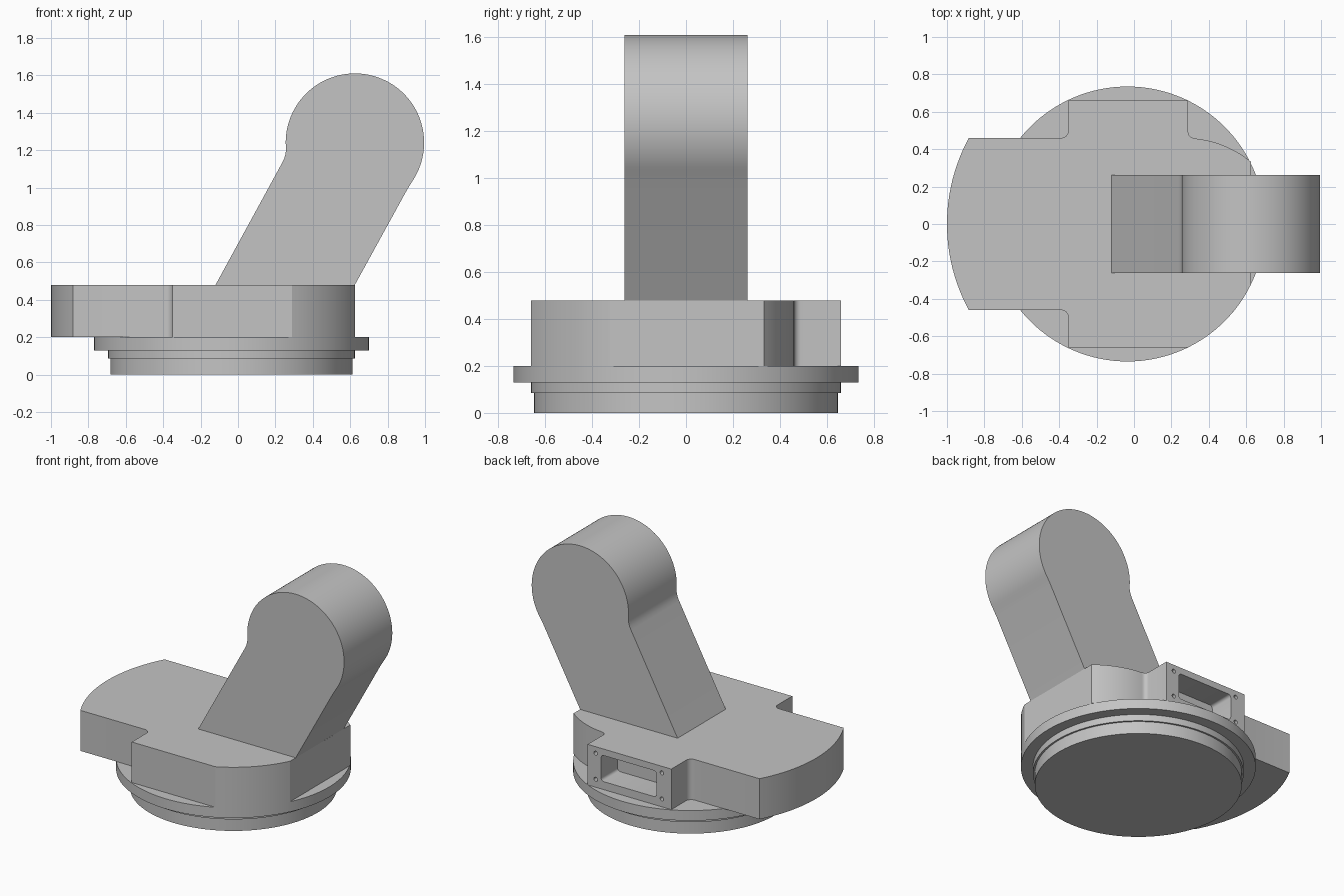
import bpy
import bmesh
import math
from mathutils import Vector

if "Cube" in bpy.data.objects:
    bpy.data.objects.remove(bpy.data.objects["Cube"], do_unlink=True)

grey = bpy.data.materials.new("plain grey")
grey.use_nodes = True
colour = (0.55, 0.55, 0.55, 1)
grey.diffuse_color = colour
grey.node_tree.nodes["Principled BSDF"].inputs["Base Color"].default_value = colour

AXIS_X = -0.035  # shared centre of the round base


def arc(cx, cy, radius, start, end, steps):
    """Points along an arc, angles in degrees."""
    angles = [math.radians(start + (end - start) * i / steps) for i in range(steps + 1)]
    return [(cx + radius * math.cos(a), cy + radius * math.sin(a)) for a in angles]


def upright(u, v, w):
    return Vector((u, v, w))


def sideways(u, v, w):
    return Vector((u, w, v))


def add_prism(bm, points, low, high, place):
    """Extrude a closed outline between two depths."""
    bottom = [bm.verts.new(place(u, v, low)) for u, v in points]
    top = [bm.verts.new(place(u, v, high)) for u, v in points]
    bm.faces.new(bottom)
    bm.faces.new(top)
    for i in range(len(points)):
        j = (i + 1) % len(points)
        bm.faces.new((bottom[i], bottom[j], top[j], top[i]))


def make_object(name, prisms):
    bm = bmesh.new()
    for prism in prisms:
        add_prism(bm, *prism)
    bmesh.ops.recalc_face_normals(bm, faces=bm.faces)
    mesh = bpy.data.meshes.new(name)
    bm.to_mesh(mesh)
    bm.free()
    mesh.materials.append(grey)
    obj = bpy.data.objects.new(name, mesh)
    bpy.context.collection.objects.link(obj)
    return obj


def select_only(obj):
    bpy.ops.object.select_all(action='DESELECT')
    obj.select_set(True)
    bpy.context.view_layer.objects.active = obj


def smooth(obj):
    select_only(obj)
    bpy.ops.object.shade_smooth_by_angle(angle=math.radians(25))


# Stepped round base
for name, radius, low, high in (("base_plug", 0.648, 0, 0.085),
                                ("base_step", 0.66, 0.085, 0.13),
                                ("base_flange", 0.735, 0.13, 0.2)):
    ring = arc(AXIS_X, 0, radius, 0, 360, 128)[:-1]
    smooth(make_object(name, [(ring, low, high, upright)]))

# Body plate with a wing, side blocks and a relieved back corner
outline = (arc(AXIS_X, 0, 0.965, 151.5, 208.5, 24)
           + arc(-0.39, -0.50, 0.04, 90, 0, 6)
           + [(-0.35, -0.66)]
           + arc(AXIS_X, 0, 0.735, -63.9, -26.1, 16)
           + arc(0.27, -0.1, 0.56, 50.6, 85, 14)
           + arc(0.32, 0.49, 0.03, 270, 180, 6)
           + [(0.29, 0.66), (-0.35, 0.66)]
           + arc(-0.39, 0.50, 0.04, 0, -90, 6))
body = make_object("body", [(outline, 0.2, 0.48, upright)])

# Rounded pocket and four screw holes in the back face
mid_x, mid_z, half_w, half_h, corner = -0.025, 0.345, 0.212, 0.09, 0.02
pocket = []
for i, (sx, sz) in enumerate(((1, 1), (-1, 1), (-1, -1), (1, -1))):
    pocket += arc(mid_x + sx * (half_w - corner), mid_z + sz * (half_h - corner),
                  corner, 90 * i, 90 * i + 90, 4)
cuts = [(pocket, 0.48, 0.7, sideways)]
for sx in (-1, 1):
    for sz in (-1, 1):
        hole = arc(mid_x + sx * 0.253, mid_z + sz * 0.09, 0.014, 0, 360, 16)[:-1]
        cuts.append((hole, 0.58, 0.7, sideways))
cutter = make_object("pocket_cutter", cuts)
cutter.hide_render = True

cut = body.modifiers.new("pocket", 'BOOLEAN')
cut.operation = 'DIFFERENCE'
cut.solver = 'EXACT'
cut.object = cutter
select_only(body)
bpy.ops.object.modifier_apply(modifier=cut.name)
bpy.data.objects.remove(cutter, do_unlink=True)
smooth(body)

# Leaning arm with a round head
arm_profile = ([(-0.12, 0.48), (0.625, 0.48), (0.905, 0.99), (0.918, 1.011)]
               + arc(0.625, 1.24, 0.37, -34, 180, 72)
               + [(0.257, 1.20), (0.253, 1.175), (0.246, 1.152), (0.235, 1.13)])
arm = make_object("arm", [(arm_profile, -0.263, 0.263, sideways)])
smooth(arm)
